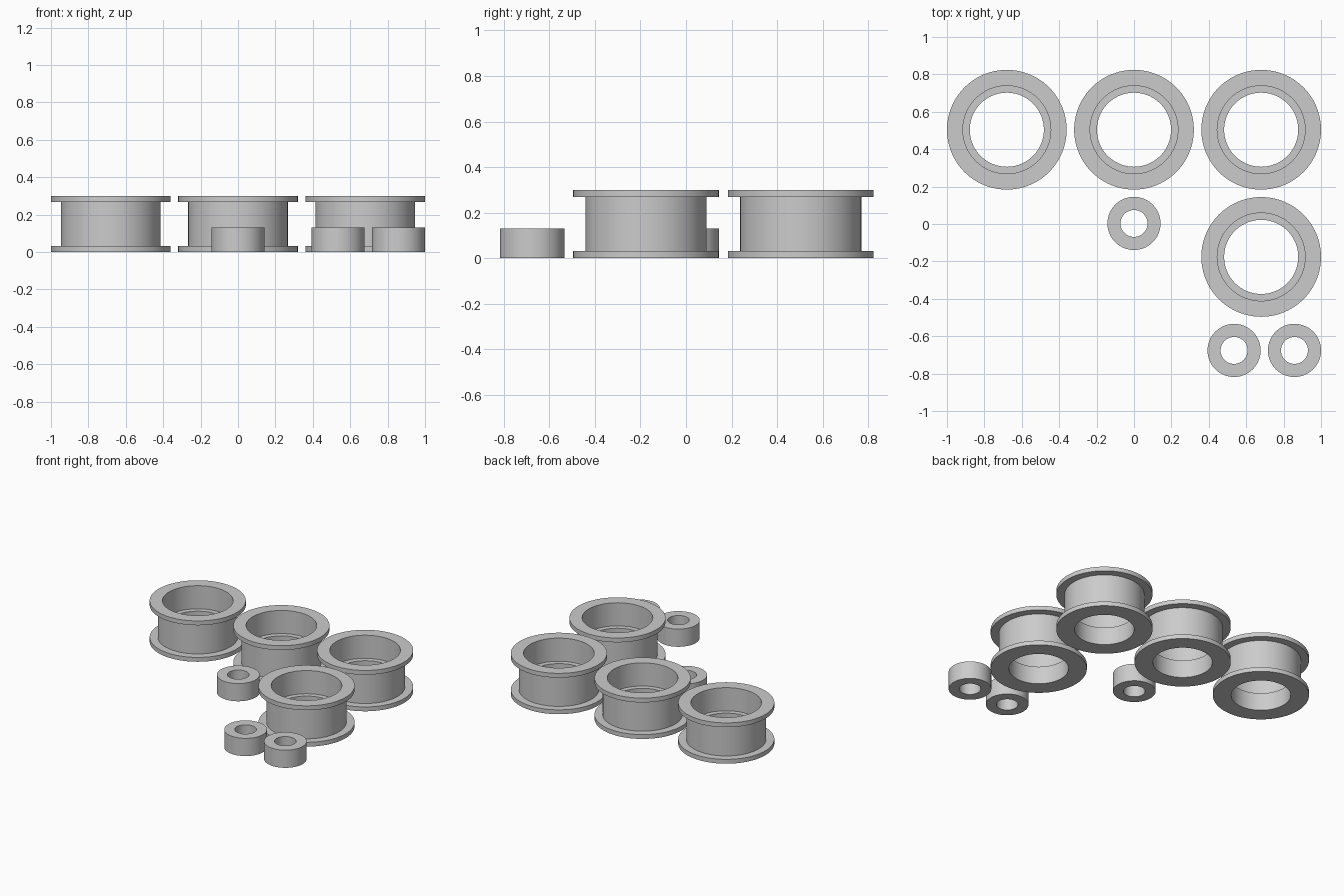
import bpy, bmesh, math

if "Cube" in bpy.data.objects:
    bpy.data.objects.remove(bpy.data.objects["Cube"])

SIDES = 96

grey = bpy.data.materials.new("plain grey")
grey.diffuse_color = (0.6, 0.6, 0.6, 1)
grey.use_nodes = True
grey.node_tree.nodes["Principled BSDF"].inputs["Base Color"].default_value = grey.diffuse_color


def turned_part(name, profile, x, y):
    """Revolve a closed (radius, height) profile around z."""
    bm = bmesh.new()
    rings = []
    for i in range(SIDES):
        a = 2 * math.pi * i / SIDES
        rings.append([bm.verts.new((r * math.cos(a), r * math.sin(a), z))
                      for r, z in profile])
    n = len(profile)
    for i in range(SIDES):
        here, there = rings[i], rings[(i + 1) % SIDES]
        for j in range(n):
            k = (j + 1) % n
            bm.faces.new((here[j], there[j], there[k], here[k]))
    bmesh.ops.recalc_face_normals(bm, faces=bm.faces)
    mesh = bpy.data.meshes.new(name)
    bm.to_mesh(mesh)
    bm.free()
    mesh.materials.append(grey)
    obj = bpy.data.objects.new(name, mesh)
    obj.location = (x, y, 0)
    bpy.context.collection.objects.link(obj)
    bpy.ops.object.select_all(action='DESELECT')
    obj.select_set(True)
    bpy.context.view_layer.objects.active = obj
    bpy.ops.object.shade_smooth_by_angle(angle=math.radians(30))


# Flanged spool with a stepped bore: narrow below, wide above
H, FLANGE, LIP = 0.30, 0.032, 0.13
spool = [(0.198, 0), (0.32, 0), (0.32, FLANGE), (0.266, FLANGE),
         (0.266, H - FLANGE), (0.32, H - FLANGE), (0.32, H),
         (0.235, H), (0.235, LIP), (0.198, LIP)]

# Plain spacer ring
spacer = [(0.072, 0), (0.142, 0), (0.142, 0.13), (0.072, 0.13)]

for x, y in [(-0.68, 0.504), (0, 0.504), (0.68, 0.504), (0.68, -0.176)]:
    turned_part("flanged_spool", spool, x, y)

for x, y in [(0, 0.003), (0.535, -0.676), (0.858, -0.676)]:
    turned_part("spacer_ring", spacer, x, y)
